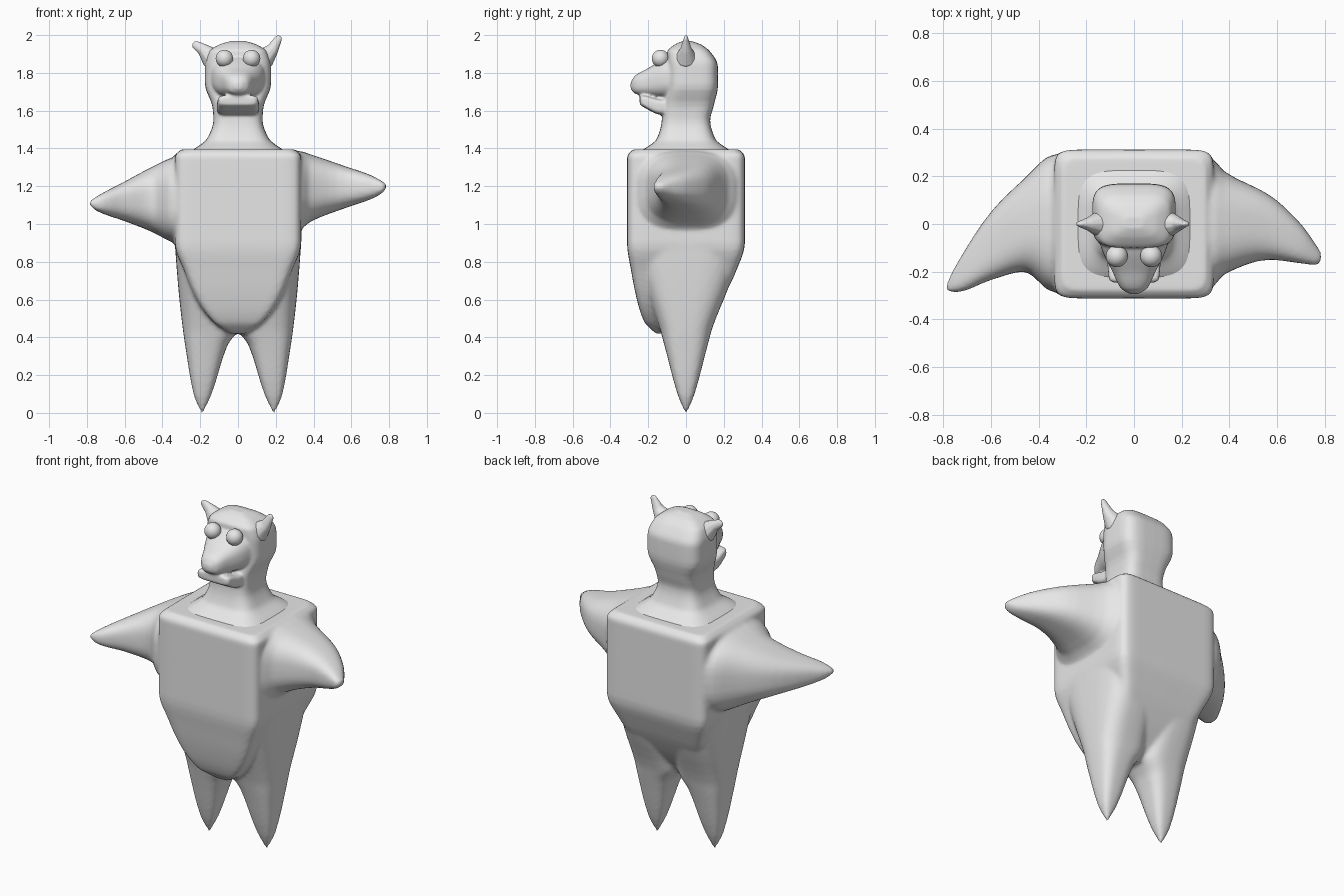
import bpy, bmesh, math
from mathutils import Vector

cube = bpy.data.objects.get("Cube")
if cube:
    bpy.data.objects.remove(cube, do_unlink=True)

clay = bpy.data.materials.new("clay grey")
clay.use_nodes = True
GREY = (0.8, 0.8, 0.8, 1)
clay.diffuse_color = GREY
clay.node_tree.nodes["Principled BSDF"].inputs["Base Color"].default_value = GREY


def ease(rows, i, t):
    """Interpolate between row i and i + 1 without overshoot."""
    def slope(j, k):
        if j <= 0 or j >= len(rows) - 1:
            j = min(max(j, 0), len(rows) - 2)
            return (rows[j + 1][k] - rows[j][k]) / (rows[j + 1][0] - rows[j][0])
        a = (rows[j][k] - rows[j - 1][k]) / (rows[j][0] - rows[j - 1][0])
        b = (rows[j + 1][k] - rows[j][k]) / (rows[j + 1][0] - rows[j][0])
        return 2 * a * b / (a + b) if a * b > 0 else 0
    p, q = rows[i], rows[i + 1]
    h = q[0] - p[0]
    out = [p[0] + h * t]
    for k in range(1, len(p)):
        s = t * t * (3 - 2 * t)
        out.append(p[k] * (1 - s) + q[k] * s + h * t * (1 - t)
                   * ((1 - t) * slope(i, k) - t * slope(i + 1, k)))
    return out


def loft(bm, axis, rows, power=4, sides=40, steps=4):
    """Skin rounded boxes; a row is position, then low and high limits of both other axes."""
    fine = [ease(rows, i, s / steps) for i in range(len(rows) - 1) for s in range(steps)]
    fine.append(rows[-1])
    rings = []
    for pos, a0, a1, b0, b1 in fine:
        ring = []
        for k in range(sides):
            ang = math.tau * k / sides
            c, s = math.cos(ang), math.sin(ang)
            u = math.copysign(abs(c) ** (2 / power), c)
            v = math.copysign(abs(s) ** (2 / power), s)
            co = [(a0 + a1) / 2 + u * (a1 - a0) / 2, (b0 + b1) / 2 + v * (b1 - b0) / 2]
            co.insert(axis, pos)
            ring.append(bm.verts.new(co))
        rings.append(ring)
    faces = [bm.faces.new(rings[0]), bm.faces.new(rings[-1])]
    for r, q in zip(rings, rings[1:]):
        for k in range(sides):
            m = (k + 1) % sides
            faces.append(bm.faces.new((r[k], r[m], q[m], q[k])))
    bmesh.ops.recalc_face_normals(bm, faces=faces)


def finish(bm, name, voxel=0, smooth=0):
    mesh = bpy.data.meshes.new(name)
    bm.to_mesh(mesh)
    bm.free()
    obj = bpy.data.objects.new(name, mesh)
    bpy.context.collection.objects.link(obj)
    mesh.materials.append(clay)
    mesh.polygons.foreach_set("use_smooth", [True] * len(mesh.polygons))
    if voxel:
        fuse = obj.modifiers.new("fuse", "REMESH")
        fuse.mode = "VOXEL"
        fuse.voxel_size = voxel
        fuse.use_smooth_shade = True
        soft = obj.modifiers.new("soften", "SMOOTH")
        soft.iterations = smooth
    return obj


# Body: boxy torso with a hanging belly
body = bmesh.new()
loft(body, 2, [
    (0.42, -0.04, 0.04, -0.16, 0.06), (0.48, -0.13, 0.13, -0.22, 0.11),
    (0.6, -0.22, 0.22, -0.26, 0.19), (0.75, -0.285, 0.285, -0.29, 0.265),
    (0.9, -0.335, 0.335, -0.312, 0.312), (1.36, -0.335, 0.335, -0.312, 0.312),
    (1.395, -0.3, 0.3, -0.28, 0.28)], power=12)

# Legs, pointed at the ground
for side in (-1, 1):
    rows = [(0, 0.185, 0.195, -0.005, 0.005), (0.1, 0.14, 0.235, -0.045, 0.045),
            (0.36, 0.055, 0.28, -0.115, 0.115), (0.45, 0, 0.293, -0.14, 0.14),
            (0.65, 0, 0.315, -0.21, 0.22), (0.9, 0, 0.335, -0.3, 0.31)]
    if side < 0:
        rows = [(z, -b, -a, c, d) for z, a, b, c, d in rows]
    loft(body, 2, rows, power=3)

# Arms, swept forward to blunt points
loft(body, 0, [
    (0.2, -0.28, 0.29, 0.93, 1.39), (0.33, -0.26, 0.27, 0.97, 1.385),
    (0.38, -0.21, 0.22, 1.01, 1.37), (0.57, -0.15, 0.12, 1.085, 1.305),
    (0.7, -0.165, 0.0, 1.13, 1.26), (0.765, -0.172, -0.09, 1.165, 1.225),
    (0.785, -0.155, -0.12, 1.19, 1.21)], power=2.8)
loft(body, 0, [
    (-0.785, -0.28, -0.25, 1.1, 1.12), (-0.75, -0.287, -0.18, 1.07, 1.145),
    (-0.6, -0.235, 0.05, 1.015, 1.225), (-0.46, -0.2, 0.19, 0.96, 1.3),
    (-0.34, -0.285, 0.29, 0.9, 1.355), (-0.2, -0.29, 0.3, 0.86, 1.39)], power=2.8)
finish(body, "body", 0.012, 4)

# Head and neck, flaring onto the shoulders
head = bmesh.new()
loft(head, 2, [
    (1.36, -0.28, 0.28, -0.27, 0.27), (1.395, -0.235, 0.235, -0.225, 0.225),
    (1.45, -0.165, 0.165, -0.155, 0.155), (1.55, -0.13, 0.13, -0.128, 0.128),
    (1.62, -0.135, 0.135, -0.125, 0.145), (1.74, -0.175, 0.175, -0.1, 0.17),
    (1.84, -0.175, 0.175, -0.1, 0.168), (1.91, -0.155, 0.155, -0.1, 0.13),
    (1.95, -0.1, 0.1, -0.06, 0.08), (1.968, -0.04, 0.04, -0.02, 0.03)], power=4)

# Muzzle tapering to the nose
loft(head, 1, [
    (-0.293, -0.02, 0.02, 1.715, 1.75), (-0.27, -0.055, 0.055, 1.69, 1.785),
    (-0.2, -0.09, 0.09, 1.675, 1.825), (-0.12, -0.13, 0.13, 1.665, 1.875),
    (0, -0.168, 0.168, 1.66, 1.93)], power=2.6)

# Lower jaw
loft(head, 1, [
    (-0.245, -0.09, 0.09, 1.632, 1.675), (-0.23, -0.105, 0.105, 1.622, 1.682),
    (-0.13, -0.112, 0.112, 1.578, 1.66), (-0.06, -0.1, 0.1, 1.6, 1.66)], power=5)
finish(head, "head_and_neck", 0.008, 3)

# Ears: thin horns bending upward
def ear(name, path):
    bm = bmesh.new()
    for (x, z, r, d), (x2, z2, r2, d2) in zip(path, path[1:]):
        for s in range(9):
            t = s / 8
            ball = bmesh.ops.create_icosphere(bm, subdivisions=2, radius=1)["verts"]
            for v in ball:
                rad, dep = r + (r2 - r) * t, d + (d2 - d) * t
                v.co = Vector((x + (x2 - x) * t + v.co.x * rad, v.co.y * dep,
                               z + (z2 - z) * t + v.co.z * rad))
    finish(bm, name, 0.005, 3)


ear("left_ear", [(0.13, 1.87, 0.06, 0.06), (0.18, 1.92, 0.034, 0.032), (0.213, 1.98, 0.021, 0.012)])
ear("right_ear", [(-0.13, 1.87, 0.06, 0.06), (-0.18, 1.92, 0.034, 0.032), (-0.22, 1.945, 0.024, 0.014)])

# Eyes
for name, x in (("left_eye", 0.072), ("right_eye", -0.072)):
    bm = bmesh.new()
    bmesh.ops.create_uvsphere(bm, u_segments=24, v_segments=16, radius=0.046)
    bmesh.ops.translate(bm, verts=bm.verts, vec=(x, -0.135, 1.876))
    finish(bm, name)
